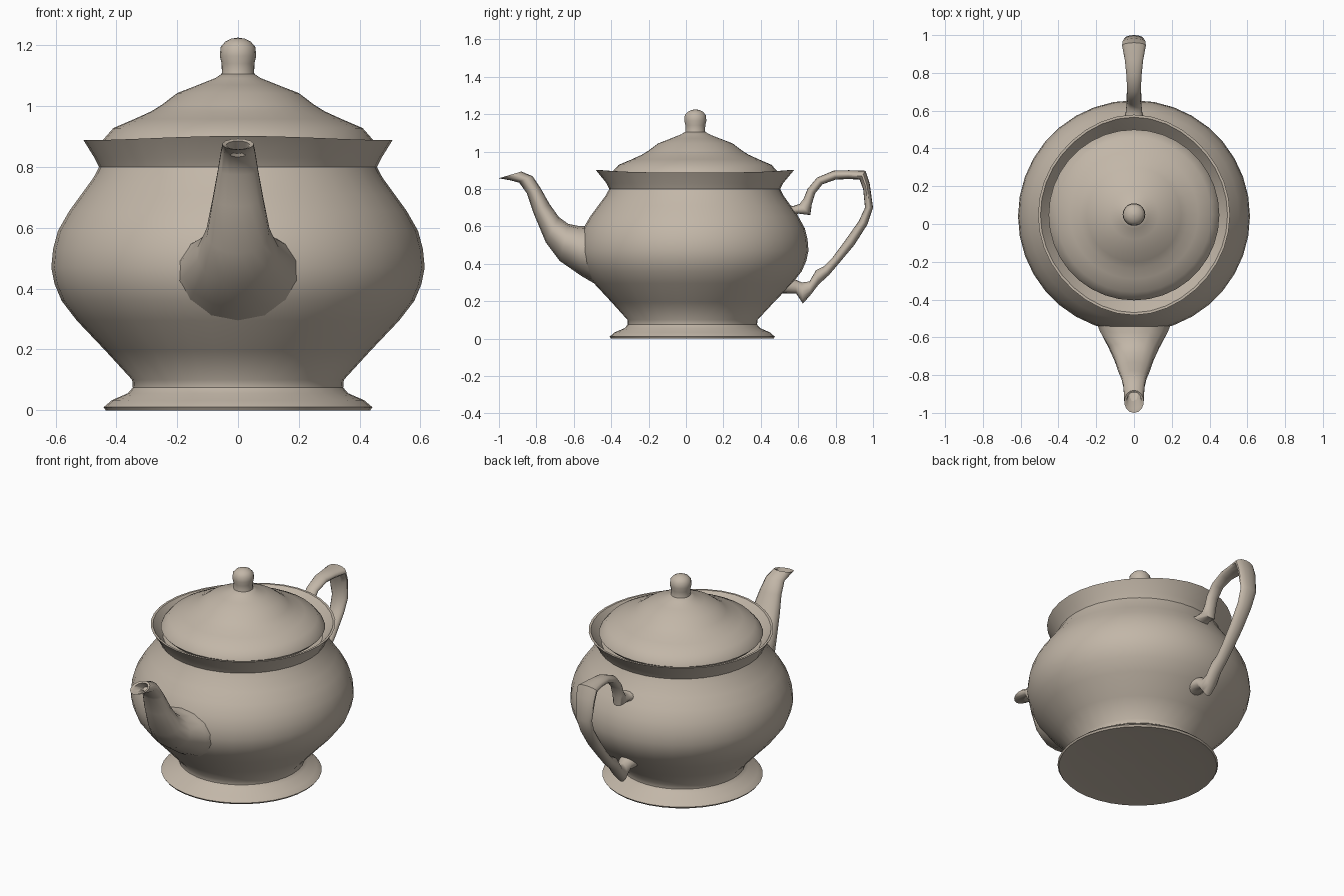
import bpy, bmesh, math

clay = bpy.data.materials.new("warm taupe ceramic")
clay.diffuse_color = (0.54, 0.47, 0.39, 1)


def finish(name, bm, angle):
    bmesh.ops.remove_doubles(bm, verts=bm.verts, dist=1e-5)
    bmesh.ops.recalc_face_normals(bm, faces=bm.faces)
    mesh = bpy.data.meshes.new(name)
    bm.to_mesh(mesh)
    bm.free()
    mesh.materials.append(clay)
    obj = bpy.data.objects.new(name, mesh)
    bpy.context.collection.objects.link(obj)
    bpy.ops.object.select_all(action='DESELECT')
    bpy.context.view_layer.objects.active = obj
    obj.select_set(True)
    bpy.ops.object.shade_smooth_by_angle(angle=math.radians(angle))
    return obj


def skin(bm, rings):
    """Bridge consecutive rings of points and cap both ends."""
    loops = [[bm.verts.new(p) for p in ring] for ring in rings]
    n = len(loops[0])
    for a, b in zip(loops, loops[1:]):
        for i in range(n):
            j = (i + 1) % n
            bm.faces.new((a[i], a[j], b[j], b[i]))
    bm.faces.new(loops[0])
    bm.faces.new(loops[-1])


def lathe(name, profile, rim_z=None, n=36, angle=42):
    """Revolve (radius, z); the rim is a little longer and higher front and back."""
    rings = []
    for r, z in profile:
        cy = 0.033 + 0.017 * min(z, 1)
        ring = []
        for i in range(n):
            t = 2 * math.pi * i / n
            k = abs(math.sin(t)) ** 4 if rim_z and z > rim_z else 0
            ring.append((r * math.cos(t), cy + r * math.sin(t) * (1 + 0.045 * k), z + 0.014 * k))
        rings.append(ring)
    bm = bmesh.new()
    skin(bm, rings)
    return finish(name, bm, angle)


def tube(name, sections, n=14, angle=50):
    """Elliptical sections: outer (y, z), inner (y, z), half width in x."""
    rings = []
    for y0, z0, y1, z1, w in sections:
        ring = []
        for i in range(n):
            t = 2 * math.pi * i / n
            f = 0.5 + 0.5 * math.cos(t)
            ring.append((w * math.sin(t), y1 + (y0 - y1) * f, z1 + (z0 - z1) * f))
        rings.append(ring)
    bm = bmesh.new()
    skin(bm, rings)
    return finish(name, bm, angle)


# Body with flared foot and rim, open lip turning inward under the lid
lathe("body", [
    (0.01, 0.012), (0.36, 0.008), (0.435, 0.0), (0.442, 0.010), (0.415, 0.033), (0.362, 0.056),
    (0.346, 0.075), (0.348, 0.10), (0.435, 0.195), (0.53, 0.295), (0.58, 0.36),
    (0.603, 0.415), (0.614, 0.47), (0.608, 0.53), (0.592, 0.59), (0.555, 0.655), (0.515, 0.71),
    (0.475, 0.765), (0.457, 0.80), (0.472, 0.83), (0.508, 0.888), (0.495, 0.888),
    (0.462, 0.845), (0.44, 0.82), (0.01, 0.82)], rim_z=0.86)

# Stepped lid with its knob
lathe("lid", [
    (0.01, 0.85), (0.43, 0.85), (0.452, 0.872), (0.445, 0.888), (0.41, 0.928), (0.34, 0.958),
    (0.285, 0.983), (0.25, 1.005), (0.20, 1.043), (0.13, 1.07), (0.075, 1.092), (0.055, 1.105)])
lathe("lid_knob", [
    (0.06, 1.085), (0.053, 1.11), (0.054, 1.14), (0.060, 1.165), (0.057, 1.195),
    (0.042, 1.212), (0.022, 1.222), (0.002, 1.225)], n=18)

# Curved spout with a hollow pouring lip
tube("spout", [
    (-0.45, 0.60, -0.38, 0.23, 0.24), (-0.575, 0.602, -0.56, 0.335, 0.185),
    (-0.63, 0.613, -0.675, 0.415, 0.137), (-0.68, 0.65, -0.75, 0.515, 0.106),
    (-0.73, 0.72, -0.815, 0.67, 0.085), (-0.775, 0.80, -0.85, 0.775, 0.068),
    (-0.82, 0.868, -0.895, 0.838, 0.057), (-0.88, 0.893, -1.0, 0.857, 0.052),
    (-0.89, 0.886, -0.982, 0.858, 0.038), (-0.85, 0.845, -0.88, 0.83, 0.03)])

# Looping handle with thumb scroll above and tail below
tube("handle", [
    (0.50, 0.73, 0.53, 0.62, 0.06), (0.57, 0.708, 0.60, 0.668, 0.045),
    (0.608, 0.72, 0.665, 0.66, 0.04), (0.63, 0.75, 0.672, 0.715, 0.036),
    (0.65, 0.80, 0.69, 0.775, 0.036), (0.70, 0.86, 0.73, 0.825, 0.037),
    (0.79, 0.898, 0.80, 0.85, 0.042), (0.87, 0.90, 0.87, 0.853, 0.05),
    (0.96, 0.897, 0.928, 0.85, 0.064), (0.982, 0.83, 0.947, 0.80, 0.062),
    (1.0, 0.70, 0.957, 0.70, 0.052), (0.97, 0.61, 0.925, 0.63, 0.046),
    (0.90, 0.50, 0.855, 0.53, 0.042), (0.82, 0.405, 0.785, 0.435, 0.038),
    (0.765, 0.34, 0.735, 0.385, 0.036), (0.71, 0.29, 0.695, 0.365, 0.038),
    (0.665, 0.232, 0.66, 0.305, 0.042), (0.625, 0.187, 0.62, 0.30, 0.04),
    (0.59, 0.24, 0.585, 0.315, 0.045), (0.50, 0.24, 0.50, 0.34, 0.06)])
